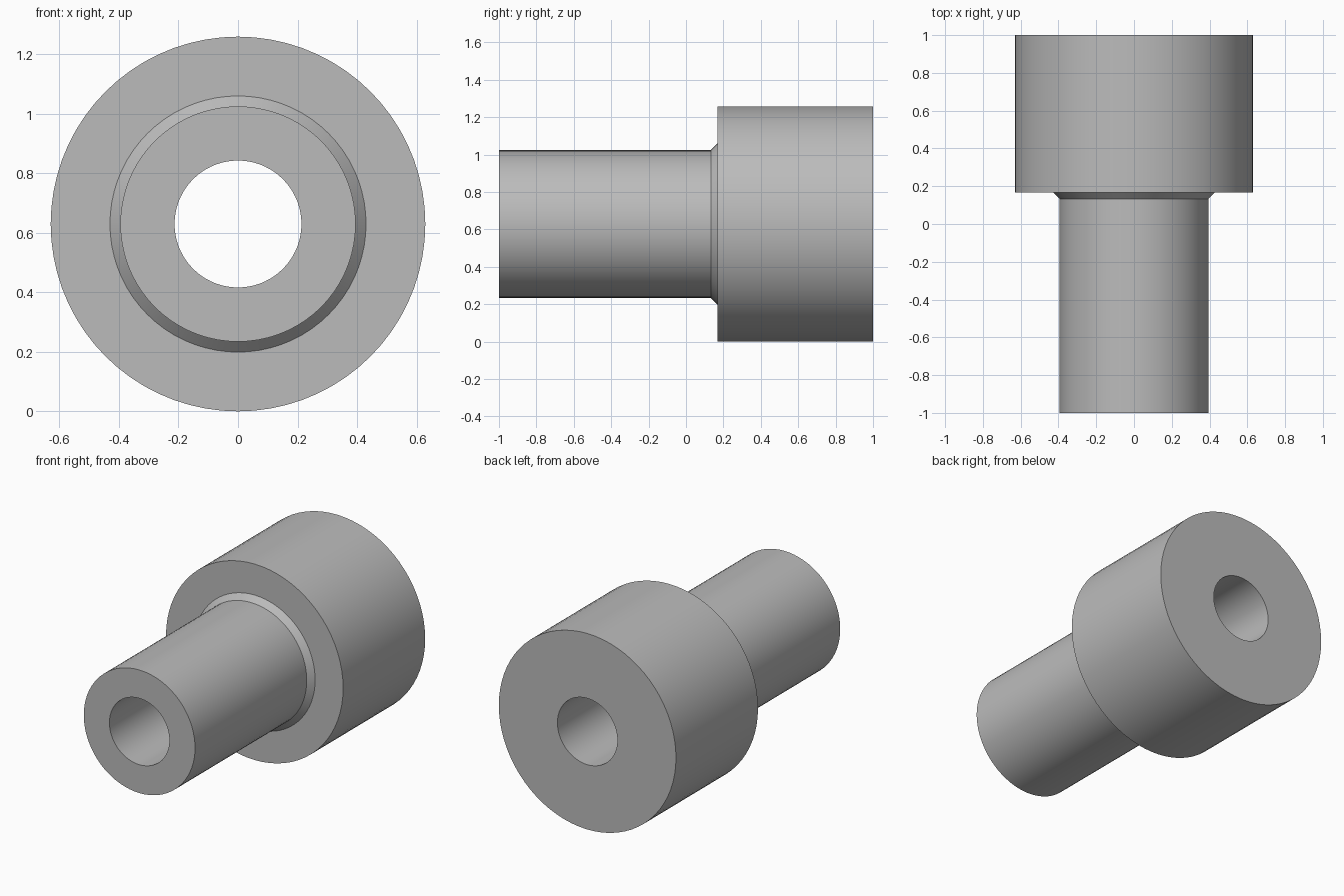
import bpy, bmesh, math
from mathutils import Matrix, Vector

cube = bpy.data.objects.get("Cube")
if cube:
    bpy.data.objects.remove(cube, do_unlink=True)

SIDES = 72
AXIS_Z = 0.629

# Single plain grey metal
grey = bpy.data.materials.new("plain_grey")
grey.use_nodes = True
colour = (0.5, 0.5, 0.5, 1)
grey.diffuse_color = colour
grey.node_tree.nodes["Principled BSDF"].inputs["Base Color"].default_value = colour

# Closed half-section as (radius, y): bore, head, chamfered neck, shank
section = [(0.213, -1), (0.213, 1), (0.629, 1), (0.629, 0.168),
           (0.43, 0.168), (0.395, 0.133), (0.395, -1)]

bm = bmesh.new()
rings = []
for i in range(SIDES):
    turn = Matrix.Rotation(math.tau * i / SIDES, 3, 'Y')
    rings.append([bm.verts.new(turn @ Vector((0, y, r))) for r, y in section])
for i, ring in enumerate(rings):
    following = rings[(i + 1) % SIDES]
    for j in range(len(section)):
        k = (j + 1) % len(section)
        bm.faces.new((ring[j], ring[k], following[k], following[j]))
bmesh.ops.recalc_face_normals(bm, faces=bm.faces)

mesh = bpy.data.meshes.new("stepped_bushing")
bm.to_mesh(mesh)
bm.free()
mesh.materials.append(grey)
bushing = bpy.data.objects.new("stepped_bushing", mesh)
bushing.location.z = AXIS_Z
bpy.context.collection.objects.link(bushing)

# Smooth round walls with crisp rims
bpy.context.view_layer.objects.active = bushing
bushing.select_set(True)
bpy.ops.object.shade_smooth_by_angle(angle=math.radians(30))
